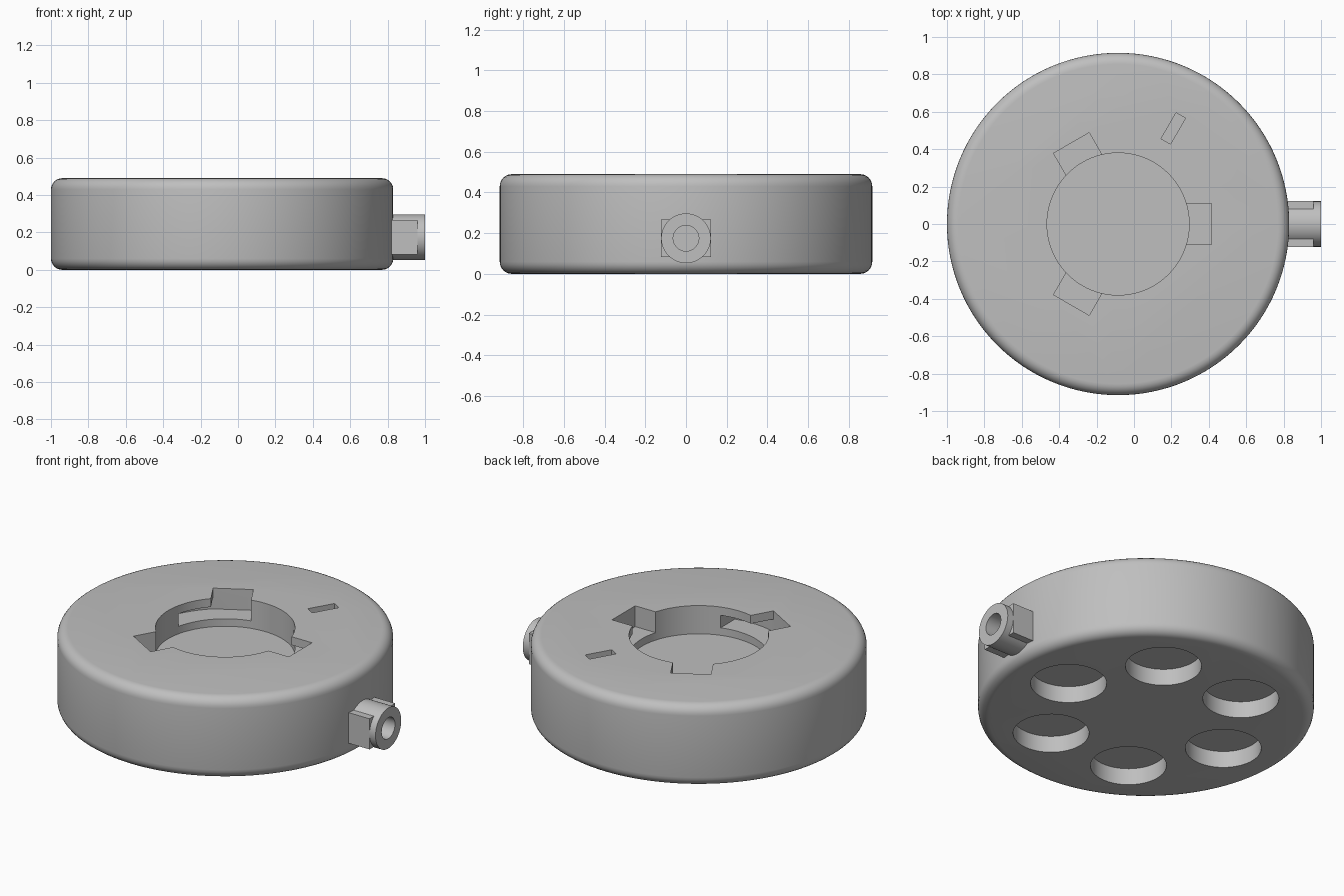
import bpy, bmesh
from math import radians, sin, cos, hypot, atan2
from mathutils import Matrix, Vector

cube = bpy.data.objects.get("Cube")
if cube:
    bpy.data.objects.remove(cube, do_unlink=True)

CX = -0.085            # disc axis
R, H = 0.915, 0.49     # disc radius and height
BORE, REACH, HALF = 0.38, 0.50, 0.11   # bayonet bore, slot reach, half slot width
LIP, LEDGE, FLOOR = 0.44, 0.365, 0.32  # bayonet levels
TWIST = radians(30)
PORT_Z = 0.175

grey = bpy.data.materials.new("plain grey")
grey.use_nodes = True
colour = (0.52, 0.52, 0.52, 1)
grey.diffuse_color = colour
grey.node_tree.nodes["Principled BSDF"].inputs["Base Color"].default_value = colour


def prism(name, points, z0, z1, matrix=Matrix()):
    """Extrude a flat outline from z0 to z1, then place it."""
    bm = bmesh.new()
    face = bm.faces.new([bm.verts.new((x, y, z0)) for x, y in points])
    top = bmesh.ops.extrude_face_region(bm, geom=[face])["geom"]
    bmesh.ops.translate(bm, vec=(0, 0, z1 - z0),
                        verts=[v for v in top if isinstance(v, bmesh.types.BMVert)])
    bmesh.ops.recalc_face_normals(bm, faces=bm.faces)
    bm.transform(matrix)
    mesh = bpy.data.meshes.new(name)
    bm.to_mesh(mesh)
    bm.free()
    mesh.materials.append(grey)
    obj = bpy.data.objects.new(name, mesh)
    bpy.context.collection.objects.link(obj)
    return obj


def circle(radius, sides):
    step = radians(360) / sides
    return [(radius * cos(i * step), radius * sin(i * step)) for i in range(sides)]


def rect(x0, x1, half):
    return [(x0, -half), (x1, -half), (x1, half), (x0, half)]


def around(angle):
    return Matrix.Translation((CX, 0, 0)) @ Matrix.Rotation(angle, 4, "Z")


def apply(obj, kind, **settings):
    bpy.ops.object.select_all(action="DESELECT")
    bpy.context.view_layer.objects.active = obj
    obj.select_set(True)
    mod = obj.modifiers.new(kind.title(), kind)
    for key, value in settings.items():
        setattr(mod, key, value)
    bpy.ops.object.modifier_apply(modifier=mod.name)


def combine(obj, other, operation="DIFFERENCE"):
    other.hide_render = True
    apply(obj, "BOOLEAN", object=other, operation=operation, solver="EXACT")
    bpy.data.objects.remove(other, do_unlink=True)


def smooth(obj):
    bpy.ops.object.select_all(action="DESELECT")
    bpy.context.view_layer.objects.active = obj
    obj.select_set(True)
    bpy.ops.object.shade_smooth_by_angle(angle=radians(30))


# Rounded disc
body = prism("disc_body", circle(R, 128), 0, H, around(0))
apply(body, "BEVEL", width=0.06, segments=6, limit_method="ANGLE", angle_limit=radians(40))

# Central bore with three slots and the twist-lock channels behind the lip
combine(body, prism("bore_cutter", circle(BORE, 96), FLOOR, H + 0.1, around(0)))
corner = hypot(REACH, HALF)
edge = atan2(HALF, REACH)
arc = [edge + TWIST * i / 10 for i in range(11)]
channel = [(0.2, -HALF), (REACH, -HALF)]
channel += [(corner * cos(a), corner * sin(a)) for a in arc]
inner = Matrix.Rotation(TWIST, 2) @ Vector((0.2, HALF))
channel.append(tuple(inner))
for i in range(3):
    turn = around(radians(120 * i))
    combine(body, prism("slot_cutter", rect(0.2, REACH, HALF), LEDGE, H + 0.1, turn))
    combine(body, prism("channel_cutter", channel, LEDGE, LIP, turn))

# Small index slot in the top
combine(body, prism("index_cutter", rect(0.51, 0.67, 0.029), H - 0.1, H + 0.1, around(radians(60))))

# Six round pockets underneath
for i in range(6):
    place = around(radians(60 * i)) @ Matrix.Translation((0.55, 0, 0))
    combine(body, prism("pocket_cutter", circle(0.207, 64), -0.1, 0.1, place))
smooth(body)

# Side port: round sleeve through a square block, with a blind hole
along_x = Matrix.Translation((0, 0, PORT_Z)) @ Matrix.Rotation(radians(90), 4, "Y")
port = prism("side_port", circle(0.122, 64), 0.79, 1.0, along_x)
block = prism("port_block", rect(0.79, 0.96, 0.122), PORT_Z - 0.092, PORT_Z + 0.092)
combine(port, block, "UNION")
combine(port, prism("port_hole_cutter", circle(0.063, 48), 0.85, 1.1, along_x))
smooth(port)
